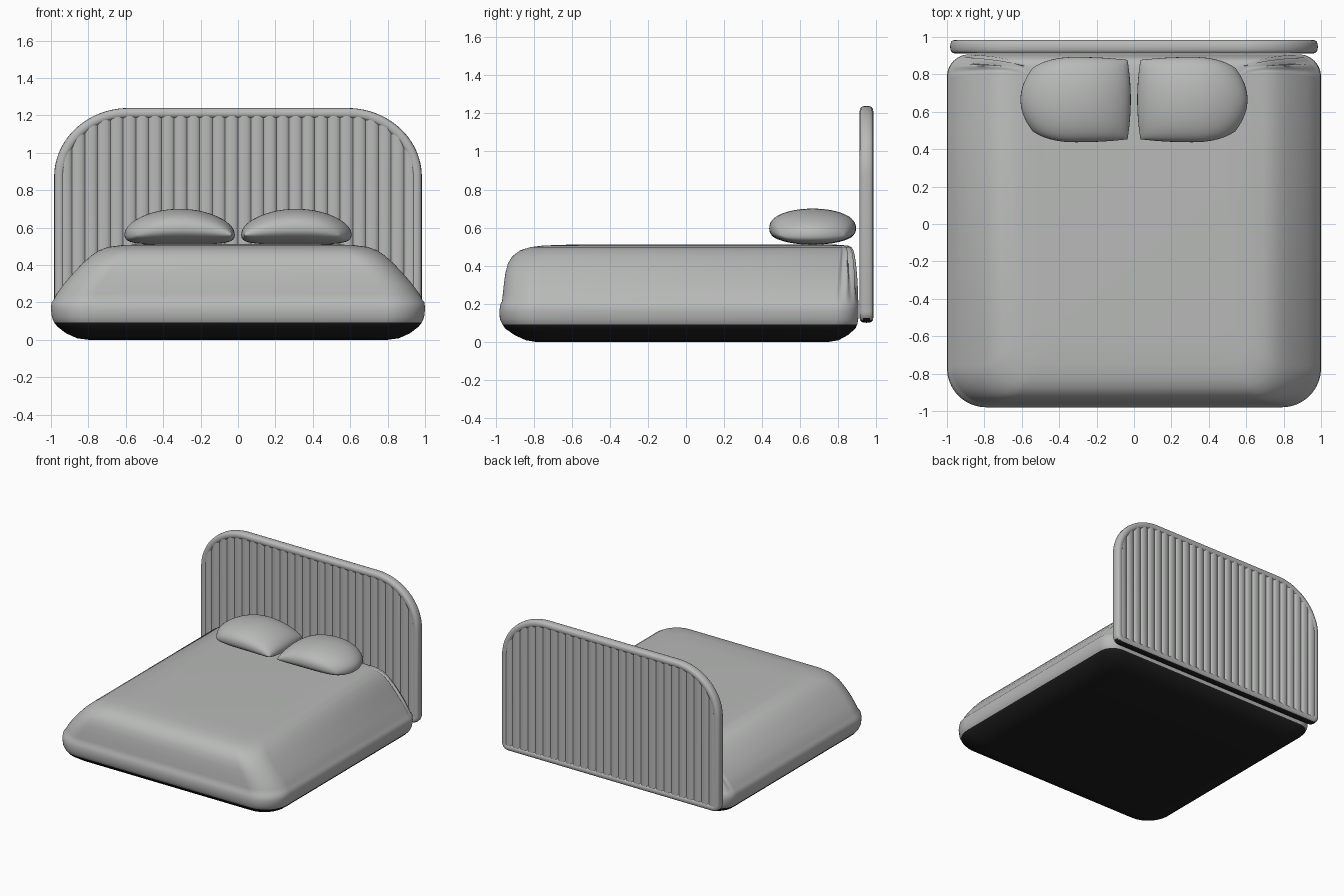
import bpy, bmesh, math

if "Cube" in bpy.data.objects:
    bpy.data.objects.remove(bpy.data.objects["Cube"])


def material(name, rgb):
    m = bpy.data.materials.new(name)
    m.diffuse_color = (*rgb, 1.0)
    m.use_nodes = True
    m.node_tree.nodes["Principled BSDF"].inputs["Base Color"].default_value = m.diffuse_color
    return m


GREY = material("soft_grey", (0.48, 0.49, 0.48))
DARK = material("dark_underside", (0.013, 0.013, 0.014))


def finish(bm, name, angle, dark_rule=None):
    """Turn a bmesh into a smooth-shaded object; dark_rule picks the dark faces."""
    bmesh.ops.remove_doubles(bm, verts=bm.verts, dist=1e-5)
    bmesh.ops.recalc_face_normals(bm, faces=bm.faces)
    bm.normal_update()
    if dark_rule:
        for f in bm.faces:
            f.material_index = 1 if dark_rule(f) else 0
    me = bpy.data.meshes.new(name)
    bm.to_mesh(me)
    bm.free()
    me.materials.append(GREY)
    me.materials.append(DARK)
    ob = bpy.data.objects.new(name, me)
    bpy.context.collection.objects.link(ob)
    bpy.ops.object.select_all(action='DESELECT')
    bpy.context.view_layer.objects.active = ob
    ob.select_set(True)
    bpy.ops.object.shade_smooth_by_angle(angle=math.radians(angle))
    return ob


def bridge(bm, a, b):
    n = len(a)
    for i in range(n):
        bm.faces.new((a[i], a[(i + 1) % n], b[(i + 1) % n], b[i]))


# --- bed body: stacked rounded rectangles -------------------------------
# z, half width, front y, back y, front radius, back radius
RINGS = [
    (0.000, 0.80, -0.79, 0.75, 0.12, 0.10),
    (0.008, 0.86, -0.84, 0.80, 0.14, 0.11),
    (0.035, 0.92, -0.90, 0.85, 0.17, 0.12),
    (0.070, 0.965, -0.95, 0.89, 0.19, 0.12),
    (0.092, 0.983, -0.965, 0.90, 0.20, 0.12),
    (0.120, 0.995, -0.978, 0.905, 0.21, 0.12),
    (0.165, 1.000, -0.980, 0.907, 0.21, 0.12),
    (0.200, 0.997, -0.974, 0.907, 0.21, 0.12),
    (0.213, 0.986, -0.966, 0.905, 0.21, 0.12),
    (0.245, 0.970, -0.963, 0.904, 0.21, 0.12),
    (0.300, 0.930, -0.957, 0.902, 0.20, 0.11),
    (0.360, 0.878, -0.949, 0.898, 0.19, 0.10),
    (0.410, 0.830, -0.936, 0.893, 0.18, 0.09),
    (0.450, 0.785, -0.912, 0.887, 0.17, 0.08),
    (0.480, 0.740, -0.872, 0.880, 0.16, 0.07),
    (0.497, 0.690, -0.820, 0.870, 0.15, 0.06),
    (0.506, 0.620, -0.750, 0.850, 0.13, 0.05),
    (0.511, 0.500, -0.600, 0.780, 0.10, 0.05),
]
SEG = 16


def rounded_ring(bm, z, hx, yf, yb, rf, rb):
    corners = [(hx - rb, yb - rb, rb, 0), (-hx + rb, yb - rb, rb, 90),
               (-hx + rf, yf + rf, rf, 180), (hx - rf, yf + rf, rf, 270)]
    ring = []
    for cx, cy, r, start in corners:
        for i in range(SEG + 1):
            t = i / SEG
            a = math.radians(start + 90 * t)
            # cloth folds at the two head-end corners
            fold = 0.0
            if start < 180 and 0.2 < z < 0.5:
                fold = 0.010 * (math.cos(6 * math.pi * t) - 1) * min(1, (z - 0.2) / 0.15)
            ring.append(bm.verts.new((cx + (r + fold) * math.cos(a),
                                      cy + (r + fold) * math.sin(a), z)))
    return ring


bm = bmesh.new()
rings = [rounded_ring(bm, *r) for r in RINGS]
for a, b in zip(rings, rings[1:]):
    bridge(bm, a, b)
bm.faces.new(rings[0][::-1])
bm.faces.new(rings[-1])
finish(bm, "mattress_with_cover", 50,
       lambda f: f.calc_center_median().z < 0.092)

# --- headboard ------------------------------------------------------------
A, TOP, BOT, RX, RZ, YC = 0.955, 1.211, 0.128, 0.37, 0.34, 0.948


def arch(x):
    d = max(0.0, abs(x) - (A - RX)) / RX
    return TOP - RZ + RZ * math.sqrt(max(0.0, 1 - d * d))


# fluted panel, ribbed on both sides
RIBS, SAMPLES = 28, 8
bm = bmesh.new()
prev = None
for i in range(RIBS * SAMPLES + 1):
    u = i / (RIBS * SAMPLES)
    x = -A + 2 * A * u
    d = 0.020 + 0.013 * math.sqrt(abs(math.sin(math.pi * RIBS * u)))
    z = arch(x)
    col = [bm.verts.new((x, YC - d, BOT)), bm.verts.new((x, YC - d, z)),
           bm.verts.new((x, YC + d, z)), bm.verts.new((x, YC + d, BOT))]
    if prev:
        bridge(bm, prev, col)
    else:
        bm.faces.new(col)
    prev = col
bm.faces.new(prev[::-1])
finish(bm, "headboard_fluted_panel", 40)

# rounded rim swept around the arch
path = []
for cx, cz, rx, rz, start, n in [(A - RX, TOP - RZ, RX, RZ, 0, 24),
                                 (-A + RX, TOP - RZ, RX, RZ, 90, 24),
                                 (-A + 0.03, BOT + 0.03, 0.03, 0.03, 180, 5),
                                 (A - 0.03, BOT + 0.03, 0.03, 0.03, 270, 5)]:
    for i in range(n + 1):
        a = math.radians(start + 90 * i / n)
        nx, nz = math.cos(a) / rx, math.sin(a) / rz
        m = math.hypot(nx, nz)
        path.append((cx + rx * math.cos(a), cz + rz * math.sin(a), nx / m, nz / m))
bm = bmesh.new()
loops = []
for x, z, nx, nz in path:
    loop = []
    for k in range(16):
        a = 2 * math.pi * k / 16
        c, s = math.cos(a), math.sin(a)
        o = 0.028 * math.copysign(abs(c) ** 0.75, c)
        y = 0.036 * math.copysign(abs(s) ** 0.75, s)
        loop.append(bm.verts.new((x + nx * o, YC + y, z + nz * o)))
    loops.append(loop)
for i in range(len(loops)):
    bridge(bm, loops[i], loops[(i + 1) % len(loops)])
finish(bm, "headboard_rim", 60,
       lambda f: f.normal.z < -0.7 and f.calc_center_median().z < BOT)

# --- pillows ----------------------------------------------------------------
N = 28


def pillow(name, side):
    bm = bmesh.new()
    for sign, depth in ((1, 0.105), (-1, 0.085)):
        grid = []
        for i in range(N + 1):
            u = -math.cos(math.pi * i / N)      # -1 inner edge, 1 outer edge
            row = []
            for j in range(N + 1):
                v = -math.cos(math.pi * j / N)  # -1 front, 1 back
                h = max(0.0, (1 - u * u) * (1 - v * v)) ** 0.42
                round_x = 0.22 if u > 0 else 0.06
                x = u * (1 - round_x * v * v * abs(u))
                y = v * (1 - (0.26 if u > 0 else 0.07) * u * u)
                mid = 0.595 - 0.035 * u * u
                z = max(0.512, mid + sign * depth * h)
                row.append(bm.verts.new((side * (0.312 + 0.295 * x),
                                         0.665 + 0.228 * y, z)))
            grid.append(row)
        for i in range(N):
            for j in range(N):
                bm.faces.new((grid[i][j], grid[i + 1][j],
                              grid[i + 1][j + 1], grid[i][j + 1]))
    return finish(bm, name, 60)


pillow("left_pillow", -1)
pillow("right_pillow", 1)
